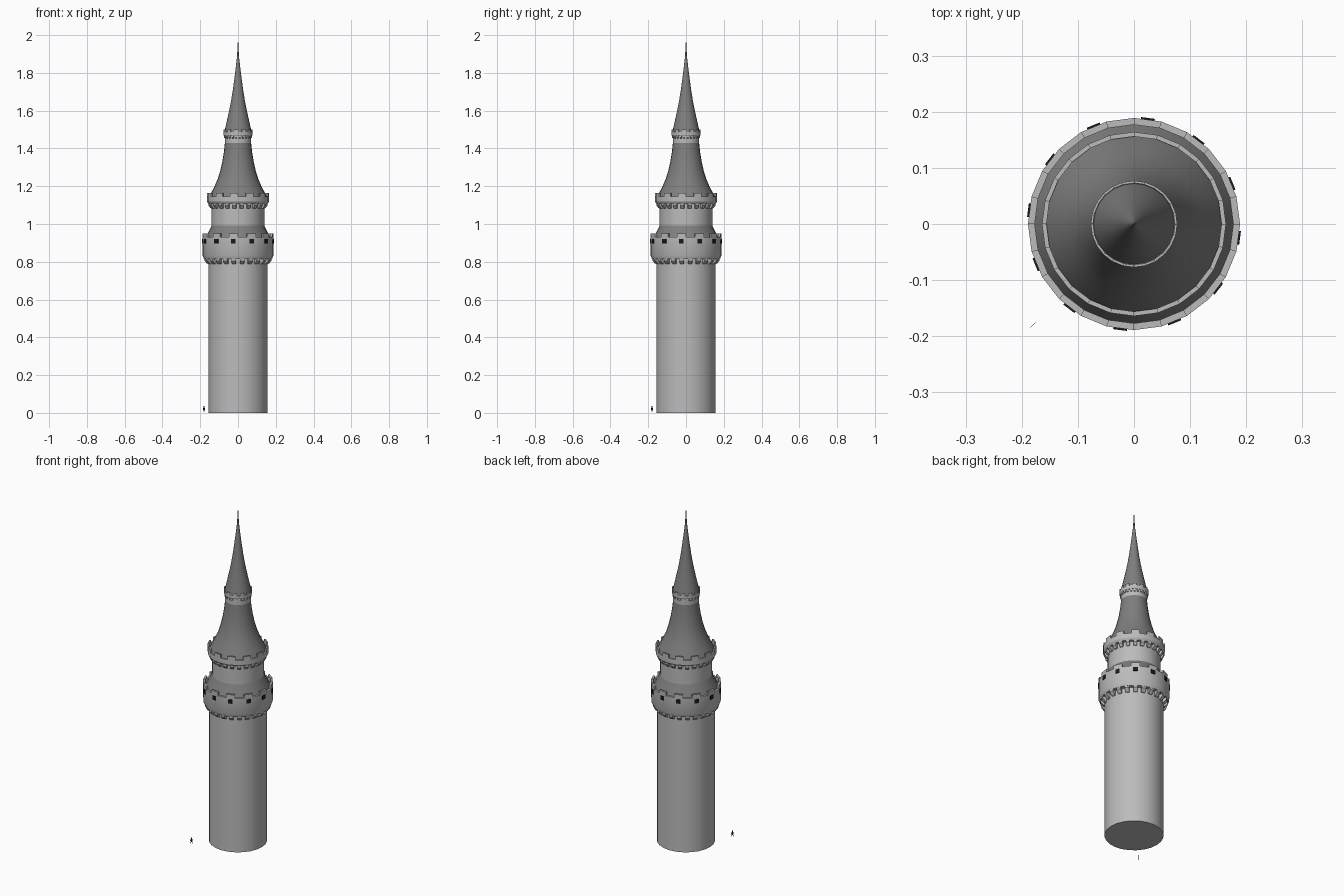
import bpy, bmesh, math

if "Cube" in bpy.data.objects:
    bpy.data.objects.remove(bpy.data.objects["Cube"])

SEG = 24
STEP = 360 / SEG


def material(name, rgb):
    m = bpy.data.materials.new(name)
    m.diffuse_color = (*rgb, 1)
    m.use_nodes = True
    m.node_tree.nodes["Principled BSDF"].inputs["Base Color"].default_value = m.diffuse_color
    return m


STONE = material("stone grey", (0.5, 0.5, 0.5))
ROOF = material("roof grey", (0.21, 0.21, 0.21))
DARK = material("window black", (0.01, 0.01, 0.01))


def polar(r, deg, z):
    a = math.radians(deg)
    return (r * math.cos(a), r * math.sin(a), z)


def finish(name, bm, mat, smooth=True):
    bmesh.ops.remove_doubles(bm, verts=bm.verts, dist=1e-6)
    bmesh.ops.recalc_face_normals(bm, faces=bm.faces)
    me = bpy.data.meshes.new(name)
    bm.to_mesh(me)
    bm.free()
    me.materials.append(mat)
    ob = bpy.data.objects.new(name, me)
    bpy.context.collection.objects.link(ob)
    if smooth:
        bpy.ops.object.select_all(action='DESELECT')
        ob.select_set(True)
        bpy.context.view_layer.objects.active = ob
        bpy.ops.object.shade_smooth_by_angle(angle=math.radians(30))
    return ob


def revolve(name, profile, mat, closed=False):
    """Spin an (r, z) profile round the tower axis."""
    bm = bmesh.new()
    rings = []
    for r, z in profile:
        if r == 0:
            rings.append([bm.verts.new((0, 0, z))] * SEG)
        else:
            rings.append([bm.verts.new(polar(r, i * STEP, z)) for i in range(SEG)])
    pairs = list(zip(rings, rings[1:]))
    if closed:
        pairs.append((rings[-1], rings[0]))
    for a, b in pairs:
        for i in range(SEG):
            j = (i + 1) % SEG
            corners = list(dict.fromkeys([a[i], a[j], b[j], b[i]]))
            bm.faces.new(corners)
    return finish(name, bm, mat)


def blocks(name, section, centres, width, mat):
    """Repeat a block with an (r, z) side section at each centre angle."""
    bm = bmesh.new()
    for c in centres:
        a = [bm.verts.new(polar(r, c - width / 2, z)) for r, z in section]
        b = [bm.verts.new(polar(r, c + width / 2, z)) for r, z in section]
        bm.faces.new(a)
        bm.faces.new(b[::-1])
        n = len(section)
        for i in range(n):
            j = (i + 1) % n
            bm.faces.new((a[i], b[i], b[j], a[j]))
    return finish(name, bm, mat, smooth=False)


def box(r0, r1, z0, z1):
    return [(r0, z0), (r1, z0), (r1, z1), (r0, z1)]


ODD = [22.5 + 30 * k for k in range(12)]
ALL = [7.5 + 15 * k for k in range(24)]

# Main shaft
revolve("shaft", [(0, 0), (0.157, 0), (0.157, 0.84)], STONE)

# Lower gallery: corbels, wall, merlons, windows
blocks("lower_corbels", [(0.15, 0.785), (0.164, 0.79), (0.178, 0.805), (0.178, 0.825), (0.15, 0.825)],
       ALL, 7.5, STONE)
revolve("lower_gallery", [(0.155, 0.815), (0.18, 0.815), (0.188, 0.835), (0.189, 0.93),
                          (0.177, 0.93), (0.177, 0.90), (0.155, 0.90)], STONE, closed=True)
blocks("lower_merlons", box(0.177, 0.189, 0.93, 0.95), ODD, STEP, STONE)
blocks("gallery_windows", box(0.186, 0.191, 0.898, 0.921), ODD, 7.5, DARK)

# Skirt roof and middle drum
revolve("skirt_roof", [(0.177, 0.918), (0.163, 0.945), (0.15, 0.97), (0.139, 0.993)], ROOF)
revolve("middle_drum", [(0.14, 0.96), (0.14, 1.12)], STONE)

# Middle parapet
blocks("middle_corbels", [(0.135, 1.08), (0.146, 1.084), (0.156, 1.097), (0.156, 1.115), (0.135, 1.115)],
       ALL, 7.5, STONE)
revolve("middle_parapet", [(0.138, 1.107), (0.157, 1.107), (0.164, 1.118), (0.164, 1.145),
                           (0.156, 1.145), (0.156, 1.12), (0.138, 1.12)], STONE, closed=True)
blocks("middle_merlons", box(0.156, 0.164, 1.145, 1.165), ODD, STEP, STONE)

# Flared main roof
revolve("main_roof", [(0.156, 1.135), (0.142, 1.165), (0.124, 1.20), (0.107, 1.24), (0.093, 1.285),
                      (0.082, 1.335), (0.074, 1.385), (0.069, 1.435)], ROOF)

# Upper crown
revolve("upper_drum", [(0.07, 1.43), (0.07, 1.485)], STONE)
blocks("upper_corbels", [(0.066, 1.451), (0.074, 1.457), (0.074, 1.472), (0.066, 1.472)],
       ALL, 7.5, STONE)
revolve("upper_parapet", [(0.069, 1.467), (0.074, 1.467), (0.077, 1.472), (0.077, 1.488),
                          (0.073, 1.488), (0.069, 1.48)], STONE, closed=True)
blocks("upper_merlons", box(0.073, 0.077, 1.488, 1.50), ODD, STEP, STONE)

# Needle spire
revolve("spire", [(0.073, 1.482), (0.068, 1.505), (0.058, 1.55), (0.047, 1.60), (0.037, 1.65),
                  (0.028, 1.705), (0.02, 1.765), (0.013, 1.82), (0.006, 1.88), (0.002, 1.94),
                  (0, 2.0)], ROOF)

# Tiny flat standing figure for scale, turned 45 degrees
bm = bmesh.new()
half = [(0.001, 0.012), (0.003, 0), (0.005, 0), (0.004, 0.014), (0.007, 0.017), (0.006, 0.027),
        (0.002, 0.029), (0.003, 0.032), (0.002, 0.036)]
outline = half + [(-u, z) for u, z in reversed(half)]
bm.faces.new([bm.verts.new((-0.18 + u * 0.707, -0.18 + u * 0.707, z)) for u, z in outline])
finish("scale_figure", bm, DARK, smooth=False)
